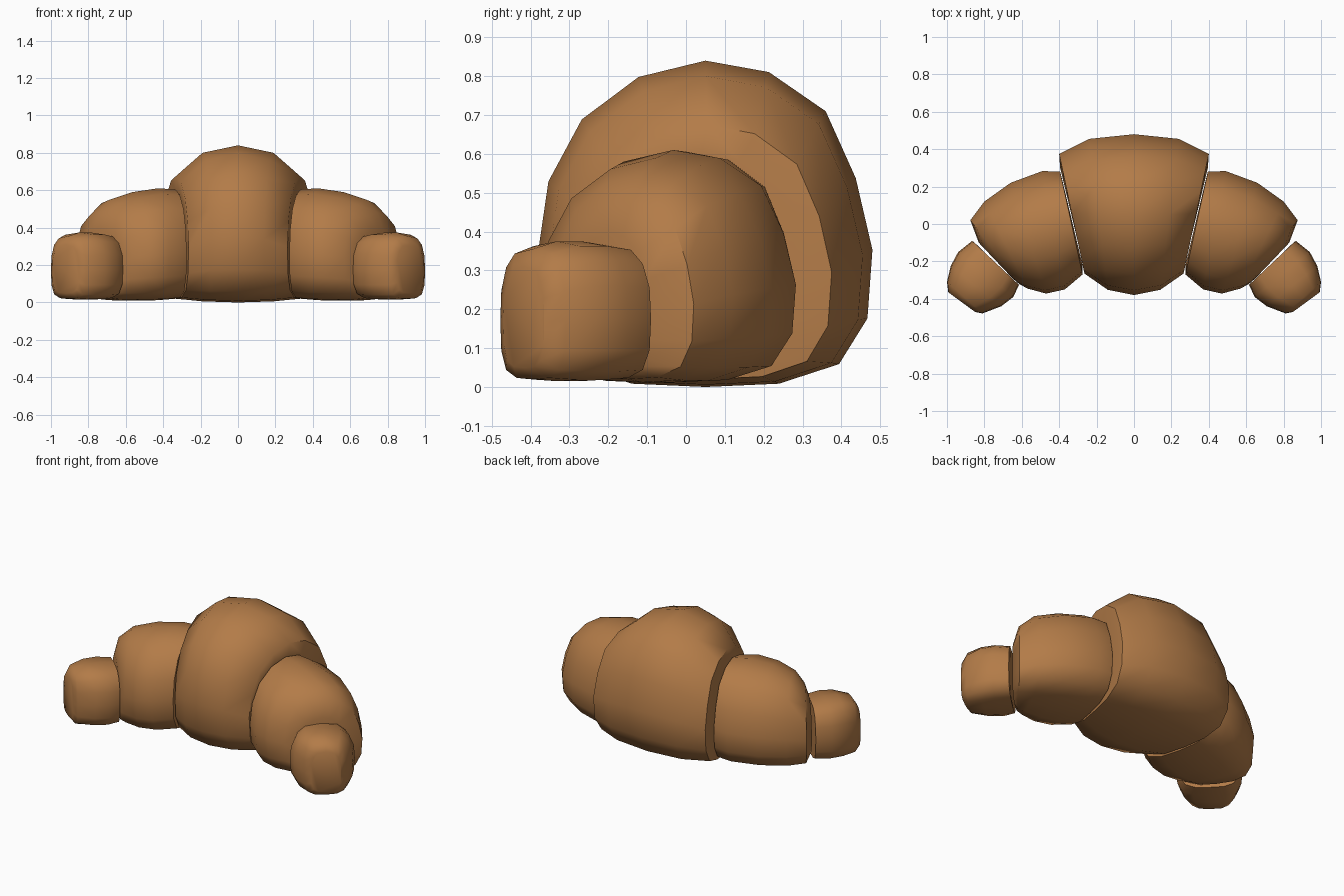
import bpy, bmesh

if "Cube" in bpy.data.objects:
    bpy.data.objects.remove(bpy.data.objects["Cube"])

crust = bpy.data.materials.new("golden brown crust")
crust.diffuse_color = (0.45, 0.20, 0.065, 1)
crust.use_nodes = True
crust.node_tree.nodes["Principled BSDF"].inputs["Base Color"].default_value = crust.diffuse_color

# Rounded, flat-bottomed slice: (front-to-back fraction, height fraction)
SLICE = [(0, .42), (.03, .63), (.13, .82), (.30, .95), (.50, 1), (.69, .965),
         (.86, .845), (.95, .64), (1, .42), (.985, .21), (.90, .07), (.72, .01),
         (.50, 0), (.28, .01), (.10, .07), (.015, .21)]
# Boxier slice for the tips
TIP = [(0, .45), (.015, .68), (.09, .86), (.22, .965), (.50, 1), (.78, .965),
       (.91, .86), (.985, .68), (1, .45), (.985, .22), (.91, .07), (.75, .01),
       (.50, 0), (.25, .01), (.09, .07), (.015, .22)]


def roll(name, sections, outline, side=1):
    """Loft upright slices; each is front x, front y, back x, back y, bottom, top."""
    bm = bmesh.new()
    rings = []
    for fx, fy, bx, by, lo, hi in sections:
        rings.append([bm.verts.new((side * (fx + (bx - fx) * u), fy + (by - fy) * u,
                                    lo + (hi - lo) * v)) for u, v in outline])
    n = len(outline)
    for a, b in zip(rings, rings[1:]):
        for i in range(n):
            j = (i + 1) % n
            bm.faces.new((a[i], a[j], b[j], b[i]))
    bm.faces.new(rings[0])
    bm.faces.new(rings[-1])
    bmesh.ops.recalc_face_normals(bm, faces=bm.faces)
    mesh = bpy.data.meshes.new(name)
    bm.to_mesh(mesh)
    bm.free()
    mesh.materials.append(crust)
    obj = bpy.data.objects.new(name, mesh)
    bpy.context.collection.objects.link(obj)
    bpy.ops.object.select_all(action='DESELECT')
    obj.select_set(True)
    bpy.context.view_layer.objects.active = obj
    bpy.ops.object.shade_smooth_by_angle(angle=0.8)


# Big centre roll, symmetric about x = 0
half = [(0, -.38, 0, .48, .0, .84),
        (.14, -.352, .24, .455, .006, .80),
        (.265, -.265, .40, .375, .02, .675),
        (.27, -.22, .395, .30, .06, .60)]
mirrored = [(-fx, fy, -bx, by, lo, hi) for fx, fy, bx, by, lo, hi in half[:0:-1]]
roll("centre_roll", mirrored + half, SLICE)

# Middle rolls and tips on both sides
middle = [(.275, -.22, .38, .22, .05, .56),
          (.275, -.27, .395, .28, .02, .605),
          (.37, -.35, .49, .283, .012, .61),
          (.47, -.372, .66, .22, .01, .59),
          (.57, -.345, .80, .12, .012, .55),
          (.615, -.32, .875, .02, .02, .48),
          (.65, -.29, .83, -.10, .05, .40)]
tip = [(.65, -.30, .83, -.12, .05, .33),
       (.615, -.325, .865, -.09, .02, .365),
       (.645, -.39, .94, -.15, .015, .375),
       (.71, -.44, .98, -.225, .015, .375),
       (.81, -.478, 1.0, -.31, .02, .355),
       (.85, -.47, .993, -.365, .05, .31)]
for side, label in ((1, "right"), (-1, "left")):
    roll("middle_roll_" + label, middle, SLICE, side)
    roll("tip_roll_" + label, tip, TIP, side)
